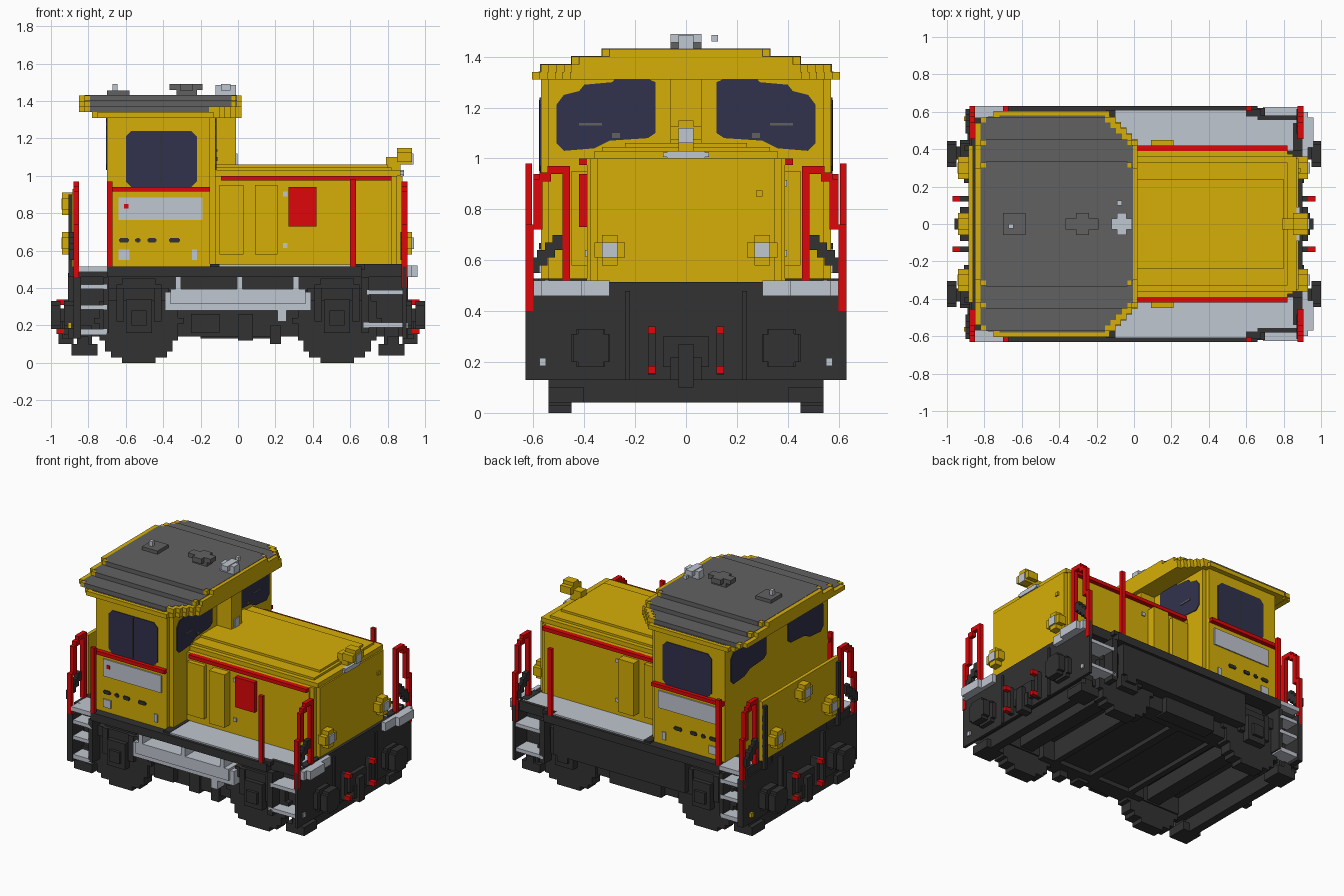
import bpy, bmesh, math

old = bpy.data.objects.get("Cube")
if old:
    bpy.data.objects.remove(old, do_unlink=True)


def material(name, rgb):
    m = bpy.data.materials.new(name)
    m.use_nodes = True
    m.diffuse_color = (*rgb, 1)
    m.node_tree.nodes["Principled BSDF"].inputs["Base Color"].default_value = (*rgb, 1)
    return m


YELLOW = material("yellow paint", (0.67, 0.43, 0.002))
DARK = material("dark frame", (0.032, 0.032, 0.032))
LIGHT = material("light grey", (0.53, 0.57, 0.63))
RED = material("red", (0.73, 0.002, 0.003))
ROOF = material("roof grey", (0.12, 0.12, 0.12))
GLASS = material("window blue", (0.031, 0.031, 0.075))


def finish(name, bm, mat):
    bmesh.ops.recalc_face_normals(bm, faces=bm.faces)
    mesh = bpy.data.meshes.new(name)
    bm.to_mesh(mesh)
    bm.free()
    mesh.materials.append(mat)
    ob = bpy.data.objects.new(name, mesh)
    bpy.context.collection.objects.link(ob)
    return ob


def boxes(name, mat, items, mirror=False):
    """Each item is x0, x1, y0, y1, z0, z1; mirror repeats it on the other y side."""
    bm = bmesh.new()
    if mirror:
        items = items + [(a, b, -d, -c, e, f) for a, b, c, d, e, f in items]
    for x0, x1, y0, y1, z0, z1 in items:
        vs = bmesh.ops.create_cube(bm, size=1)["verts"]
        for v in vs:
            v.co = ((x0 + x1) / 2 + v.co.x * (x1 - x0),
                    (y0 + y1) / 2 + v.co.y * (y1 - y0),
                    (z0 + z1) / 2 + v.co.z * (z1 - z0))
    return finish(name, bm, mat)


def plate(name, mat, pts, place, push):
    """Extrude a flat outline; place maps (u, v) to 3D."""
    bm = bmesh.new()
    f = bm.faces.new([bm.verts.new(place(u, v)) for u, v in pts])
    out = bmesh.ops.extrude_face_region(bm, geom=[f])["geom"]
    bmesh.ops.translate(bm, vec=push, verts=[g for g in out if isinstance(g, bmesh.types.BMVert)])
    return finish(name, bm, mat)


def disc_rows(cx, cz, r, y0, y1, step=0.03):
    """Stepped disc in the xz plane made of stacked rows."""
    rows, n = [], round(2 * r / step)
    for i in range(n):
        z = cz - r + i * step
        d = abs(z + step / 2 - cz)
        w = round(math.sqrt(max(r * r - d * d, 0)) / step) * step
        rows.append((cx - w, cx + w, y0, y1, z, z + step))
    return rows


# Underframe
boxes("underframe_core", DARK, [(-.86, .88, -.5, .5, .28, .5), (-.30, .30, -.5, .5, .17, .3),
                                (-.86, -.74, -.5, .5, .14, .3), (.74, .88, -.5, .5, .14, .3)])
boxes("side_frames", DARK, [(-.86, .88, .44, .5, .16, .46), (-.42, .42, .40, .52, .14, .3)], True)
boxes("cross_beams", DARK, [(-.33, -.29, -.5, .5, .14, .3), (.29, .33, -.5, .5, .14, .3),
                            (-.03, .03, -.5, .5, .14, .2)])
boxes("deck", DARK, [(-.70, .66, -.63, .63, .46, .515), (-.87, .90, -.57, .57, .46, .515)])
boxes("end_beams", DARK, [(-.88, -.84, -.63, .63, .13, .46), (.88, .90, -.63, .63, .13, .515),
                          (-.88, -.84, -.30, .30, .40, .515)])
boxes("rail_guards", DARK, [(s * .82 - .07, s * .82 + .07, .40, .54, .04, .10) for s in (-1, 1)] +
      [(s * .82 - .04, s * .82 + .04, .44, .52, .1, .2) for s in (-1, 1)], True)
boxes("end_lower_beams", DARK, [(-.86, -.80, -.54, .54, .04, .14), (.80, .86, -.54, .54, .04, .14)])

# Wheels, axles, axle boxes and springs
for side, x in (("rear", -.53), ("front", .53)):
    boxes(side + "_wheels", DARK, disc_rows(x, .225, .225, .45, .54), True)
    boxes(side + "_axle", DARK, [(x - .05, x + .05, -.46, .46, .17, .27)])
    boxes(side + "_axle_boxes", DARK, [(x - .07, x + .07, .52, .59, .16, .34), (x - .16, x + .16, .5, .56, .33, .40),
                                       (x - .04, x + .04, .54, .61, .2, .28), (x - .12, x - .08, .5, .57, .22, .4),
                                       (x + .08, x + .12, .5, .57, .22, .4)], True)

# Tank on one side, plain skirt on the other
boxes("side_tank", LIGHT, [(-.39, .39, -.60, -.50, .28, .38), (-.36, .36, -.62, -.50, .315, .395),
                           (.21, .26, -.60, -.52, .22, .29)] +
      [(x - .015, x + .015, -.62, -.5, .38, .46) for x in (-.32, .01, .31)])
boxes("side_skirt", DARK, [(-.42, .60, .50, .61, .24, .46), (-.2, .2, .46, .56, .13, .24)])
boxes("brake_gear", DARK, [(.0, .08, -.54, -.46, .12, .26), (.17, .23, -.54, -.46, .10, .2),
                           (-.25, -.1, -.57, -.46, .16, .26)])

# Steps at the four corners
boxes("rear_steps", LIGHT, [(-.85, -.70, .46, .63, .485, .515), (-.85, -.70, .52, .62, .395, .42),
                            (-.84, -.70, .52, .62, .285, .31), (-.84, -.70, .52, .62, .15, .18)], True)
boxes("front_steps", LIGHT, [(.69, .885, .50, .625, .365, .39), (.67, .885, .50, .62, .19, .215)], True)
boxes("step_hangers", DARK, [(.66, .70, .5, .62, .16, .46), (-.72, -.69, .5, .62, .16, .46)], True)
boxes("walkways", LIGHT, [(-.10, .66, .39, .61, .515, .525), (.66, .88, .39, .555, .515, .525),
                          (.90, .96, .41, .57, .46, .52),
                          (.90, .93, .30, .60, .46, .52)], True)
boxes("walkway_edges", DARK, [(-.15, -.10, .39, .61, .51, .528), (.66, .88, .555, .58, .46, .528),
                              (.60, .68, .575, .615, .50, .528), (.85, .90, .39, .54, .51, .528)], True)

# Buffers, couplings and end fittings
for side, s in (("rear", -1), ("front", 1)):
    def ends(items, s=s):
        return [(min(s * a, s * b), max(s * a, s * b), *r) for a, b, *r in items]
    boxes(side + "_buffers", DARK, ends([(.88, .93, .30, .45, .20, .31), (.88, .93, .32, .43, .18, .33),
                                         (.92, .96, .345, .415, .22, .29), (.95, 1, .305, .445, .20, .31),
                                         (.95, 1, .325, .425, .18, .33)]), True)
    boxes(side + "_coupling", DARK, ends([(.88, .93, -.09, .09, .18, .30), (.88, .96, -.03, .03, .1, .27),
                                          (.88, .94, -.06, .06, .13, .22)]))
    boxes(side + "_hoses", DARK, ends([(.88, .93, .12, .15, .15, .34), (.88, .91, .22, .24, .13, .48)]), True)
    boxes(side + "_hose_taps", RED, ends([(.93, .97, .12, .15, .155, .185), (.93, .97, .12, .15, .31, .34)]), True)
    boxes(side + "_beam_lights", LIGHT if s > 0 else YELLOW, ends([(.89, .91, .55, .575, .185, .215)]), True)
    # Arched corner rails with a dark hose falling outward between the posts
    x0, x1 = (.875, .905) if s > 0 else (.85, .88)
    boxes(side + "_corner_rails", RED, ends([
        (x0, x1, .455, .485, .515, .97), (x0, x1, .485, .545, .94, .97), (x0, x1, .53, .575, .91, .945),
        (x0, x1, .565, .60, .72, .92), (x0, x1, .60, .63, .40, .74)]), True)
    boxes(side + "_corner_hoses", DARK, ends([(.87, .90, .485 + i * .03, .525 + i * .03, .64 - i * .03, .70 - i * .03)
                                              for i in range(4)]), True)
boxes("side_posts", RED, [(.60, .63, .605, .63, .515, .98), (-.70, -.67, .605, .63, .515, .97)], True)

# Engine hood
boxes("hood", YELLOW, [(-.12, .82, -.39, .39, .515, 1.0), (.82, .85, -.375, .375, .515, 1.0),
                       (.85, .88, -.35, .35, .515, 1.0), (-.12, .87, -.36, .36, 1.0, 1.03),
                       (-.12, .82, -.33, .33, 1.03, 1.045), (-.12, .80, -.24, .24, 1.045, 1.06)])
boxes("hood_stripes", RED, [(-.09, .82, .385, .42, .975, 1.0)], True)
boxes("hood_doors", YELLOW, [(-.10, .03, .38, .42, .58, .95), (.09, .21, .38, .45, .58, .95)], True)
boxes("hood_hatch", RED, [(.27, .42, -.42, -.38, .73, .94)])
boxes("hood_latches", LIGHT, [(.24, .265, .38, .398, .89, .915), (.24, .265, .38, .398, .615, .64)], True)
boxes("hood_grille", LIGHT, [(.86, .888, -.09, .09, 1.006, 1.024), (.86, .888, -.075, .075, 1.0, 1.03)])
boxes("hood_plug", YELLOW, [(.87, .89, .275, .3, .85, .875)])

# Headlamps at both ends
boxes("front_lamps", YELLOW, [(.87, .93, .24, .36, .61, .67), (.87, .93, .27, .33, .58, .70)], True)
boxes("front_lamp_lenses", LIGHT, [(.92, .94, .27, .33, .61, .67)], True)
boxes("top_lamp", YELLOW, [(.79, .87, -.03, .03, 1.03, 1.10), (.85, .93, -.06, .06, 1.075, 1.125),
                           (.85, .93, -.03, .03, 1.06, 1.15)])
boxes("top_lamp_lens", LIGHT, [(.92, .938, -.03, .03, 1.06, 1.12)])
boxes("rear_panel", YELLOW, [(-.885, -.86, -.42, .42, .515, .93)])
boxes("rear_panel_frame", DARK, [(-.905, -.88, .39, .42, .46, .9)], True)
boxes("rear_lamps", YELLOW, [(-.94, -.88, s * .3 - .06, s * .3 + .06, .61, .67) for s in (-1, 1)] +
      [(-.94, -.88, s * .3 - .03, s * .3 + .03, .58, .70) for s in (-1, 1)] +
      [(-.94, -.88, -.06, .06, .82, .88), (-.94, -.88, -.03, .03, .79, .91)])
boxes("rear_lamp_lenses", LIGHT, [(-.945, -.93, y - .03, y + .03, z - .03, z + .03)
                                  for y, z in ((-.3, .64), (.3, .64), (0, .85))])

# Cab body
boxes("cab", YELLOW, [(-.70, -.15, -.57, .57, .515, 1.36), (-.16, -.12, -.54, .54, .515, 1.36),
                      (-.12, -.01, -.06, .06, 1.05, 1.38)])
boxes("cab_stripes", RED, [(-.70, -.15, .56, .60, .915, .94)], True)
boxes("cab_side_plates", LIGHT, [(-.64, -.19, .56, .578, .765, .885), (-.64, -.58, .56, .578, .55, .605),
                                 (-.245, -.22, .56, .578, .55, .605)], True)
boxes("cab_side_vents", DARK, [(x - w + d, x + w - d, .56, .578, .643 + e, .667 - e) for x, w in
                               ((-.61, .027), (-.535, .015), (-.46, .025), (-.34, .03))
                               for d, e in ((0, .006), (.006, 0))], True)
boxes("cab_side_mark", RED, [(-.61, -.585, -.582, -.57, .825, .85)])
boxes("cab_light", LIGHT, [(-.05, -.004, -.03, .03, 1.06, 1.12)])

# Cab windows
side_win = [(-.57, .94), (-.25, .94), (-.22, .97), (-.22, 1.21), (-.25, 1.24),
            (-.57, 1.24), (-.60, 1.21), (-.60, .97)]
end_win = [(.12, 1.10), (.12, 1.30), (.19, 1.33), (.27, 1.325), (.29, 1.30), (.40, 1.29), (.42, 1.265),
           (.48, 1.25), (.51, 1.21), (.51, 1.06), (.48, 1.03), (.36, 1.04), (.30, 1.07), (.15, 1.08)]
for s, label in ((-1, "right"), (1, "left")):
    plate(label + "_side_window", GLASS, side_win, lambda u, v: (u, s * .57, v), (0, s * .005, 0))
    plate(label + "_front_window", GLASS, end_win, lambda u, v: (-.12, s * u, v), (.005, 0, 0))
    plate(label + "_rear_window", GLASS, end_win, lambda u, v: (-.70, s * u, v), (-.005, 0, 0))
boxes("window_bars", DARK, [(-.414, -.406, .57, .577, .95, 1.23)], True)
boxes("wipers", ROOF, [(-.12, -.11, .33, .42, 1.13, 1.14), (-.12, -.11, .26, .29, 1.08, 1.10)], True)

# Stepped roof: outline with staircase corners, stacked and narrowed, yellow rims at the ends
layers = [(.605, 1.31, 1.34), (.57, 1.34, 1.37), (.45, 1.37, 1.40), (.33, 1.40, 1.43)]


def roof_outline(x0, x1, h, cut):
    """Long staircase cuts at the front corners, one notch at the rear."""
    n = max(1, round((h - cut) / .03))
    half = [(x0, h - .03), (x0 + .03, h - .03), (x0 + .03, h)]
    for i in range(n):
        x = x1 - (n - i) * .03
        half += [(x, h - i * .03), (x, h - (i + 1) * .03)]
    half.append((x1, h - n * .03))
    return half + [(x, -y) for x, y in reversed(half)]


for i, (h, z0, z1) in enumerate(layers):
    low = i == 0
    plate(f"roof_rim_{i + 1}", YELLOW, roof_outline(-.78 if low else -.85, .02, h, .44),
          lambda u, v: (u, v, z0), (0, 0, z1 - z0))
    plate(f"roof_sheet_{i + 1}", ROOF, roof_outline(-.75 if low else -.82, -.005, h + (-.025 if low else .003), .43),
          lambda u, v: (u, v, z0 + .002), (0, 0, z1 - z0))

# Roof fittings
boxes("roof_hatch", ROOF, [(-.70, -.58, -.06, .06, 1.43, 1.455)])
boxes("antenna", LIGHT, [(-.67, -.645, -.025, .0, 1.455, 1.49)])
boxes("exhaust", ROOF, [(-.33, -.22, -.03, .03, 1.43, 1.49), (-.365, -.19, -.03, .03, 1.46, 1.49),
                        (-.31, -.24, -.06, .06, 1.455, 1.49)])
boxes("horn", LIGHT, [(-.09, -.04, -.06, .06, 1.455, 1.49), (-.12, -.01, -.03, .03, 1.43, 1.485),
                      (-.09, -.065, .10, .125, 1.46, 1.485)])
